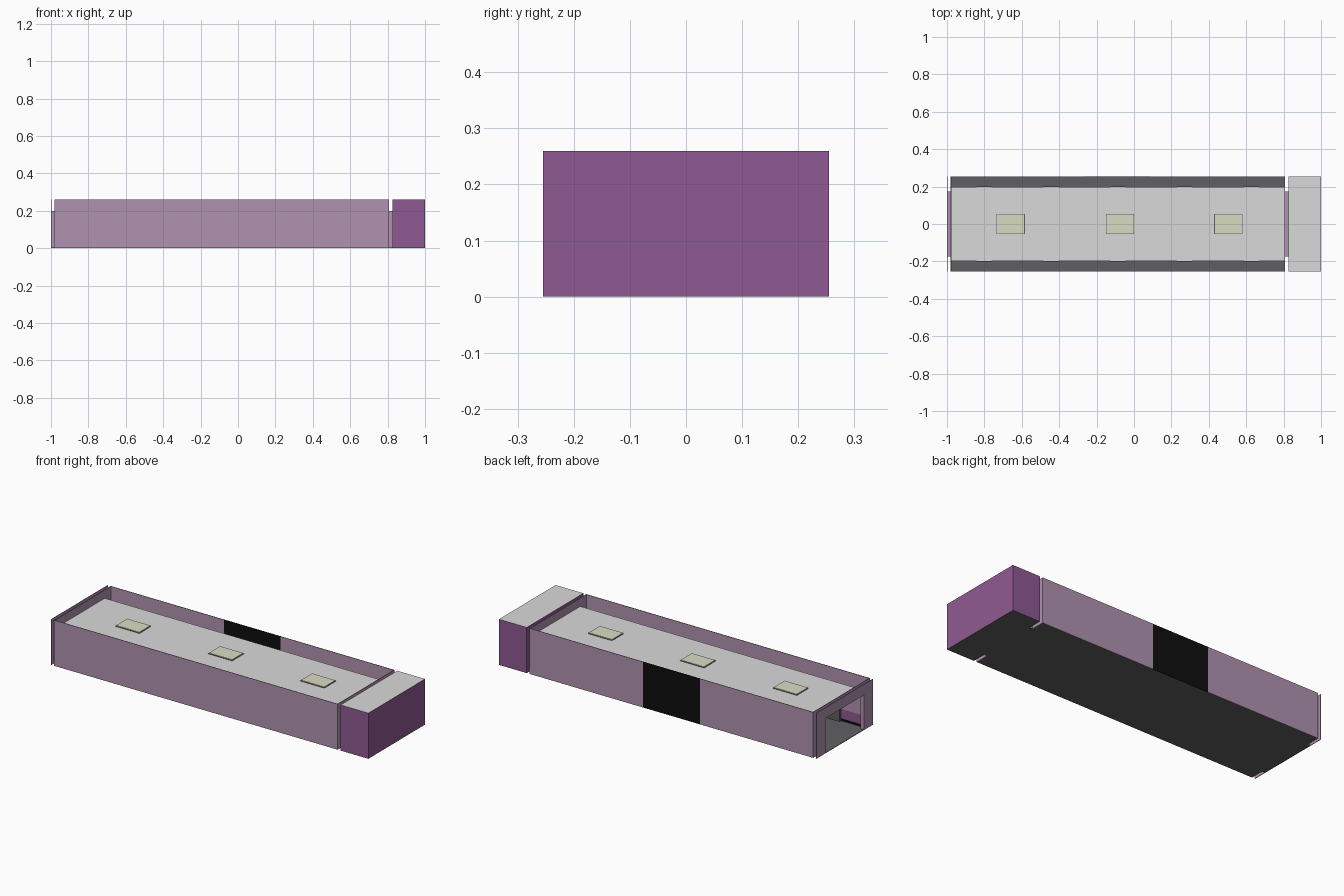
import bpy, bmesh

if "Cube" in bpy.data.objects:
    bpy.data.objects.remove(bpy.data.objects["Cube"])


def material(name, srgb):
    """Flat material from 0-255 display values."""
    def linear(v):
        v /= 255
        return v / 12.92 if v <= 0.04045 else ((v + 0.055) / 1.055) ** 2.4
    colour = [linear(v) for v in srgb] + [1]
    m = bpy.data.materials.new(name)
    m.use_nodes = True
    m.diffuse_color = colour
    m.node_tree.nodes["Principled BSDF"].inputs["Base Color"].default_value = colour
    return m


MAUVE = material("mauve", (176, 147, 176))
PURPLE = material("purple", (144, 90, 146))
LIGHT_GREY = material("light grey", (218, 218, 218))
DARK_GREY = material("dark grey", (96, 95, 98))
BLACK = material("black", (14, 14, 14))
LAMP = material("pale yellow", (218, 219, 194))


def finish(name, bm, mats):
    bmesh.ops.recalc_face_normals(bm, faces=bm.faces)
    mesh = bpy.data.meshes.new(name)
    for m in mats:
        mesh.materials.append(m)
    bm.to_mesh(mesh)
    bm.free()
    obj = bpy.data.objects.new(name, mesh)
    bpy.context.collection.objects.link(obj)
    return obj


def box(name, xs, ys, zs, *mats):
    """Box between limits; optional second and third materials go on top and bottom."""
    bm = bmesh.new()
    bmesh.ops.create_cube(bm, size=1)
    for v in bm.verts:
        v.co = [lim[0] if c < 0 else lim[1] for c, lim in zip(v.co, (xs, ys, sorted(zs)))]
    bm.normal_update()
    for f in bm.faces:
        if f.normal.z > 0.5 and len(mats) > 1:
            f.material_index = 1
        elif f.normal.z < -0.5 and len(mats) > 2:
            f.material_index = 2
    return finish(name, bm, mats)


def mirrored(y0, y1, side):
    return tuple(sorted((side * y0, side * y1)))


X0, X1 = -0.98, 0.807        # hall ends
W, H, T = 0.255, 0.26, 0.003  # half width, height, sheet thickness
DOOR_W, DOOR_H = 0.175, 0.2
INNER, CEIL = 0.197, 0.213


def end_wall(name, x, half):
    """Sheet across the hall with a doorway."""
    top = H
    outline = [(-half, 0), (-DOOR_W, 0), (-DOOR_W, DOOR_H), (DOOR_W, DOOR_H),
               (DOOR_W, 0), (half, 0), (half, top), (-half, top)]
    bm = bmesh.new()
    face = bm.faces.new([bm.verts.new((x, y, z)) for y, z in outline])
    out = bmesh.ops.extrude_face_region(bm, geom=[face])
    for v in out["geom"]:
        if isinstance(v, bmesh.types.BMVert):
            v.co.x += T
    return finish(name, bm, [MAUVE])


# Floor and ceiling
box("floor", (X0 + T, X1 - T), (-W + T, W - T), (0, T), DARK_GREY)
box("ceiling", (X0 + T, X1 - T), (-INNER, INNER), (CEIL - T, CEIL), LIGHT_GREY)

# End walls and short doorway passages
end_wall("outer_end_wall", -1, W)
end_wall("left_hall_wall", X0, W)
end_wall("right_hall_wall", X1 - T, W)
for label, a, b in (("outer", -1 + T, X0), ("inner", X1, 0.825)):
    box(label + "_passage_floor", (a, b), (-DOOR_W, DOOR_W), (0, T), DARK_GREY)
    box(label + "_passage_top", (a, b), (-DOOR_W, DOOR_W), (DOOR_H - T, DOOR_H), MAUVE)
    for s in (-1, 1):
        box(label + "_passage_side", (a, b), mirrored(DOOR_W - T, DOOR_W, s),
            (T, DOOR_H - T), MAUVE)

# Door sills under the end walls
for x in (-1, X0, X1 - T):
    box("door_sill", (x, x + T), (-DOOR_W, DOOR_W), (0, T), DARK_GREY)

# Five wall bays on each side, with one dark bay at the back
step = (X1 - X0) / 5
for s in (-1, 1):
    for i in range(5):
        a, b = X0 + i * step, X0 + (i + 1) * step
        mid = (a + b) / 2
        dark = s > 0 and i == 2
        box("outer_wall_panel", (max(a, X0 + T), min(b, X1 - T)), mirrored(W - T, W, s),
            (0, H), BLACK if dark else MAUVE)
        ys = mirrored(INNER - T, INNER, s)
        span = (max(a, X0 + T), min(b, X1 - T))
        box("skirting", span, ys, (T, 0.017), BLACK)
        box("wainscot", span, ys, (0.017, 0.07), PURPLE)
        box("inner_wall_panel", span, ys, (0.07, CEIL - T), MAUVE)
        box("wall_pillar", (mid - 0.04, mid + 0.04), mirrored(INNER - 0.016, INNER + 0.003, s),
            (T, CEIL - T), DARK_GREY)

# Ceiling lamps with dark surrounds
for x in (-0.66, -0.075, 0.505):
    box("lamp_surround", (x - 0.076, x + 0.076), (-0.053, 0.053), (CEIL, CEIL + 0.002), DARK_GREY)
    box("lamp", (x - 0.073, x + 0.073), (-0.05, 0.05), (CEIL, CEIL + 0.005), LAMP)
    box("lamp_underside", (x - 0.073, x + 0.073), (-0.05, 0.05), (CEIL - 0.007, CEIL - T), LAMP)

# Closed end room
box("end_room", (0.825, 1), (-W, W), (0, H), PURPLE, LIGHT_GREY, DARK_GREY)
